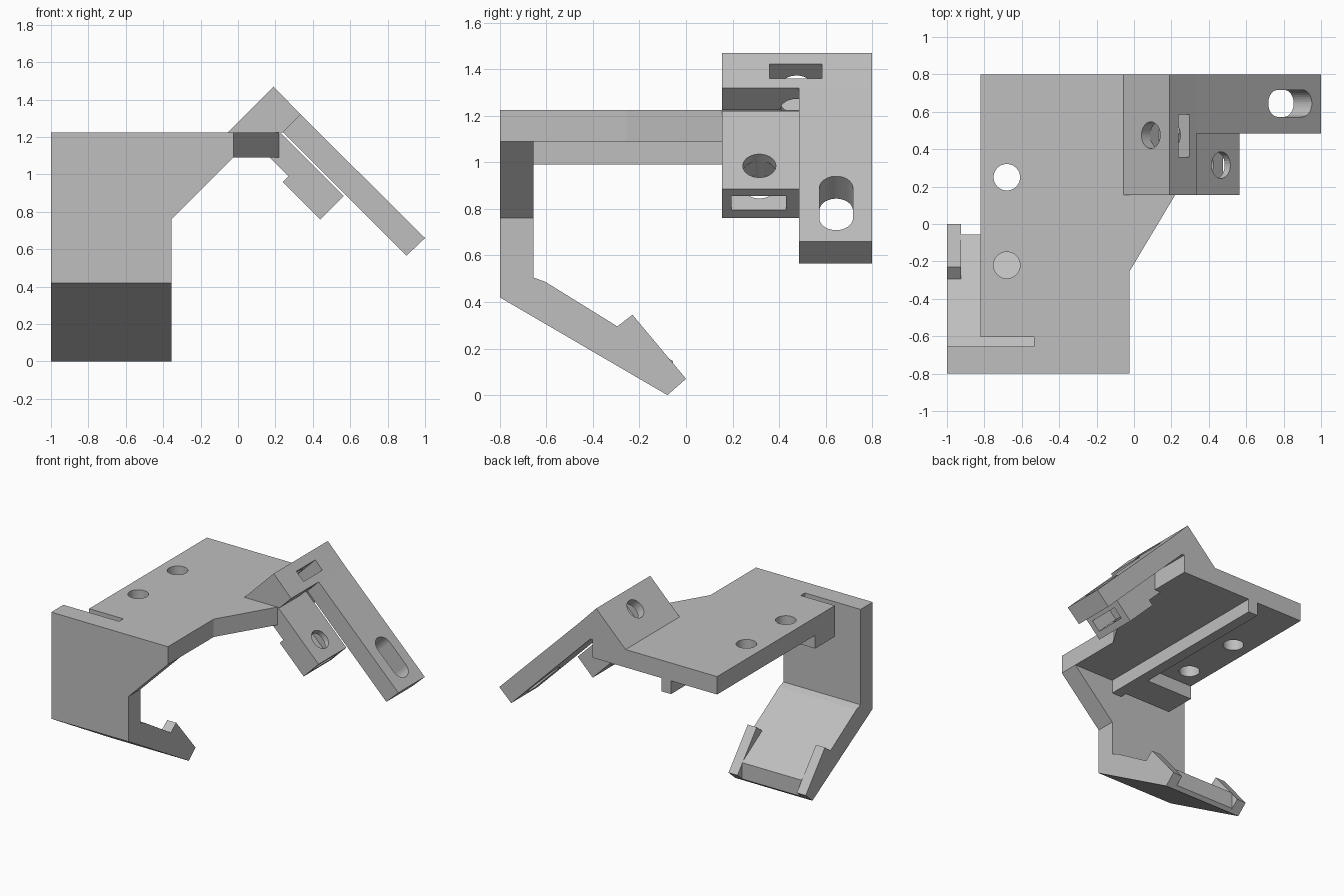
import bpy, bmesh, math
from mathutils import Vector, Matrix

cube = bpy.data.objects.get("Cube")
if cube:
    bpy.data.objects.remove(cube, do_unlink=True)

grey = bpy.data.materials.new("plain_grey")
grey.use_nodes = True
GREY = (0.52, 0.52, 0.52, 1)
grey.diffuse_color = GREY
grey.node_tree.nodes["Principled BSDF"].inputs["Base Color"].default_value = GREY

DOWN = Vector((1, 0, -1)).normalized()   # along the tilted bracket
OUT = Vector((1, 0, 1)).normalized()     # away from its face
SIDE = Vector((0, 1, 0))


def finish(name, bm):
    bmesh.ops.recalc_face_normals(bm, faces=bm.faces)
    mesh = bpy.data.meshes.new(name)
    bm.to_mesh(mesh)
    bm.free()
    mesh.materials.append(grey)
    obj = bpy.data.objects.new(name, mesh)
    bpy.context.collection.objects.link(obj)
    return obj


def prism(name, axis, profile, lo, hi):
    """Extrude a 2D profile along one axis from lo to hi."""
    place = {"x": lambda a, b: (lo, a, b),
             "y": lambda a, b: (a, lo, b),
             "z": lambda a, b: (a, b, lo)}[axis]
    bm = bmesh.new()
    face = bm.faces.new([bm.verts.new(place(a, b)) for a, b in profile])
    step = Vector([(hi - lo) * (axis == k) for k in "xyz"])
    ext = bmesh.ops.extrude_face_region(bm, geom=[face])
    bmesh.ops.translate(bm, vec=step,
                        verts=[v for v in ext["geom"] if isinstance(v, bmesh.types.BMVert)])
    return finish(name, bm)


def box(name, x, y, z):
    return prism(name, "z", [(x[0], y[0]), (x[1], y[0]), (x[1], y[1]), (x[0], y[1])], *z)


def hole_cutter(centre, axis, depth, radius=0.071, stretch=0.0):
    """Round or stadium-shaped cutter; stretch lengthens it down the slope."""
    axis = Vector(axis)
    across = SIDE.cross(axis).normalized() if axis.z != 1 else Vector((1, 0, 0))
    bm = bmesh.new()
    n = 32
    ring = []
    for i in range(n):
        t = 2 * math.pi * (i + 0.5) / n
        slide = math.copysign(stretch / 2, math.cos(t))
        ring.append(Vector(centre) - axis * depth
                    + across * (radius * math.cos(t) + slide)
                    + SIDE * radius * math.sin(t))
    face = bm.faces.new([bm.verts.new(p) for p in ring])
    ext = bmesh.ops.extrude_face_region(bm, geom=[face])
    bmesh.ops.translate(bm, vec=axis * depth * 2,
                        verts=[v for v in ext["geom"] if isinstance(v, bmesh.types.BMVert)])
    return finish("hole_cutter", bm)


def slot_cutter(centre, axis, depth, width, height):
    """Rectangular pocket cutter, centred on the opening."""
    thick = SIDE.cross(axis)
    rot = Matrix((axis, SIDE, thick)).transposed().to_4x4()
    bm = bmesh.new()
    bmesh.ops.create_cube(bm, size=1, matrix=Matrix.Translation(centre) @ rot
                          @ Matrix.Diagonal((depth * 2, width, height, 1)))
    return finish("slot_cutter", bm)


def cut(obj, *cutters):
    for c in cutters:
        mod = obj.modifiers.new("cut", "BOOLEAN")
        mod.operation, mod.solver, mod.object = "DIFFERENCE", "EXACT", c
        bpy.context.view_layer.objects.active = obj
        bpy.ops.object.modifier_apply(modifier=mod.name)
        bpy.data.objects.remove(c, do_unlink=True)


# Top plate, notched beside the front wall, with two screw holes
top_plate = prism("top_plate", "z", [
    (-0.82, -0.605), (-0.535, -0.605), (-0.535, -0.655), (-0.025, -0.655),
    (-0.025, -0.255), (0.22, 0.155), (0.22, 0.8), (-0.82, 0.8)], 1.09, 1.225)
cut(top_plate, *[hole_cutter((-0.68, y, 1.15), (0, 0, 1), 0.2) for y in (0.25, -0.22)])

# Front wall with the sloped underside
prism("front_wall", "y", [
    (-1, 0.505), (-0.355, 0.505), (-0.355, 0.76), (-0.025, 1.09),
    (-0.025, 1.225), (-1, 1.225)], -0.8, -0.655)

# Stiffeners under the plate
box("under_rib", (-0.435, -0.355), (-0.655, 0.8), (0.99, 1.09))
box("under_block", (-0.82, -0.435), (-0.605, -0.37), (0.99, 1.09))

# Hook arm: raised teeth at both sides, lower between them
arm_back = [(-0.295, 0.295), (-0.605, 0.487), (-0.655, 0.505), (-0.8, 0.505),
            (-0.8, 0.42), (-0.08, 0.0)]
tooth_tip = [(0, 0.07), (-0.23, 0.345)]
flat_tip = [(-0.055, 0.022), (-0.055, 0.145)]
for name, tip, lo, hi in (("hook_tooth_right", tooth_tip, -1, -0.925),
                          ("hook_arm_middle", flat_tip, -0.925, -0.43),
                          ("hook_tooth_left", tooth_tip, -0.43, -0.355)):
    prism(name, "x", arm_back + tip, lo, hi)

# Tilted bracket head with a bolt hole and a nut pocket
head = prism("bracket_head", "y", [
    (-0.055, 1.225), (0.19, 1.47), (0.335, 1.32), (0.24, 1.225)], 0.155, 0.8)
cut(head,
    hole_cutter((0.09, 0.475, 1.37), DOWN, 0.24),
    slot_cutter((0.265, 0.472, 1.39), OUT, 0.21, 0.225, 0.085))

# Long tilted arm with an adjusting slot
long_arm = prism("long_arm", "y", [
    (0.24, 1.225), (0.335, 1.32), (1, 0.66), (0.9, 0.565)], 0.485, 0.8)
cut(long_arm, hole_cutter((0.835, 0.645, 0.825), OUT, 0.3, 0.072, 0.185))

# Short clamp block below it, with a bolt hole and a nut pocket
clamp = prism("clamp_block", "y", [
    (0.21, 1.22), (0.23, 1.22), (0.565, 0.885), (0.44, 0.76), (0.24, 0.96),
    (0.27, 0.99), (0.165, 1.095)], 0.155, 0.485)
cut(clamp,
    hole_cutter((0.465, 0.315, 0.985), OUT, 0.4),
    slot_cutter((0.505, 0.312, 0.825), DOWN, 0.21, 0.235, 0.085))
